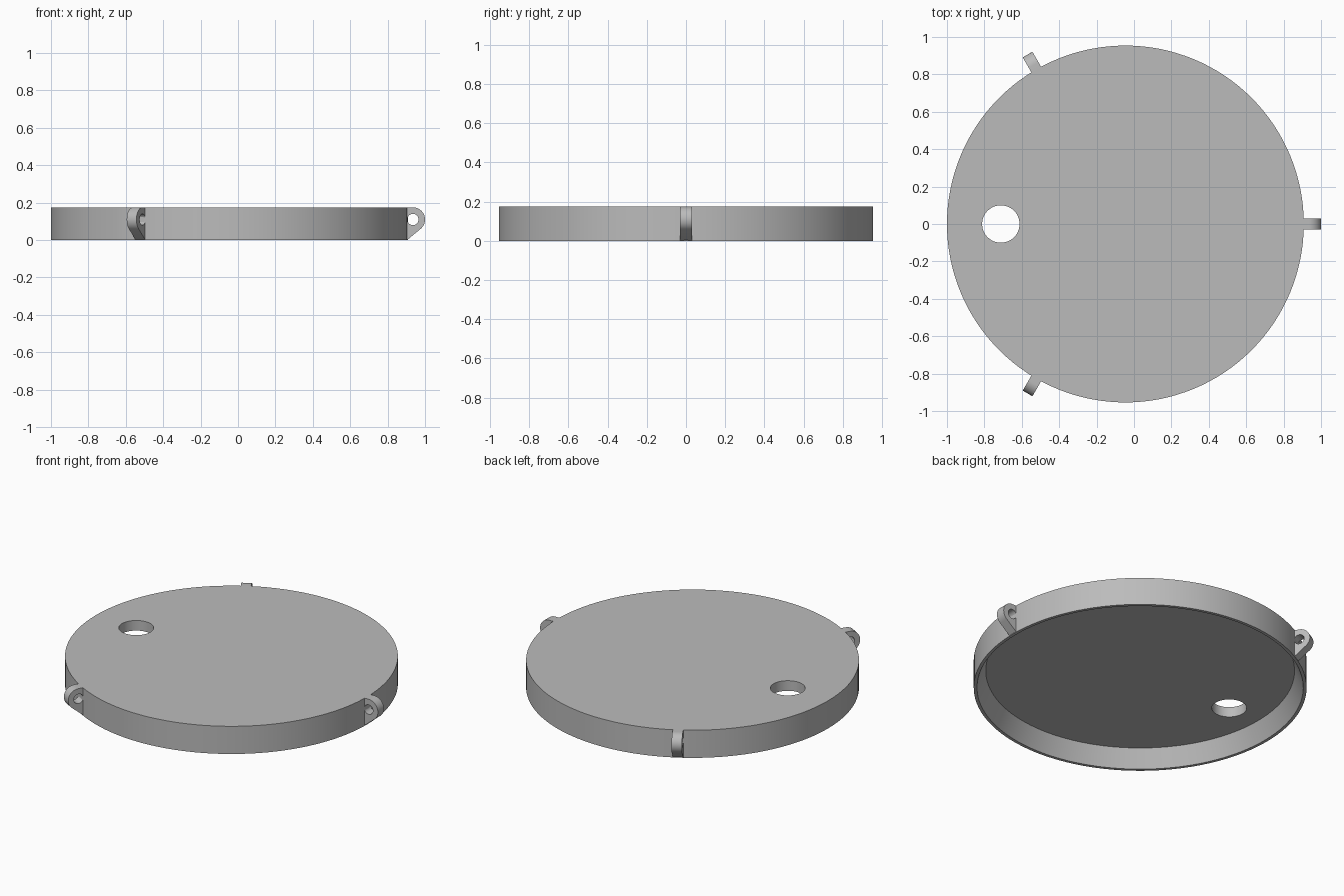
import bpy, bmesh, math
from mathutils import Matrix, Vector

if "Cube" in bpy.data.objects:
    bpy.data.objects.remove(bpy.data.objects["Cube"])

CX, R, H = -0.046, 0.954, 0.175        # disc centre, radius, height
SEG = 128

grey = bpy.data.materials.new("plain grey")
grey.diffuse_color = (0.5, 0.5, 0.5, 1)
grey.use_nodes = True
grey.node_tree.nodes["Principled BSDF"].inputs["Base Color"].default_value = grey.diffuse_color


def make_object(name, bm):
    bmesh.ops.recalc_face_normals(bm, faces=bm.faces)
    mesh = bpy.data.meshes.new(name)
    bm.to_mesh(mesh)
    bm.free()
    mesh.materials.append(grey)
    obj = bpy.data.objects.new(name, mesh)
    bpy.context.collection.objects.link(obj)
    return obj


def cylinder(name, radius, depth, matrix):
    bm = bmesh.new()
    bmesh.ops.create_cone(bm, cap_ends=True, segments=48, radius1=radius,
                          radius2=radius, depth=depth, matrix=matrix)
    return make_object(name, bm)


def cut(obj, cutter):
    """Subtract the cutter, then remove it."""
    mod = obj.modifiers.new("hole", 'BOOLEAN')
    mod.operation, mod.solver, mod.object = 'DIFFERENCE', 'EXACT', cutter
    bpy.context.view_layer.objects.active = obj
    bpy.ops.object.modifier_apply(modifier=mod.name)
    bpy.data.objects.remove(cutter)


def smooth(obj):
    bpy.ops.object.select_all(action='DESELECT')
    obj.select_set(True)
    bpy.context.view_layer.objects.active = obj
    bpy.ops.object.shade_smooth_by_angle(angle=math.radians(30))


# Lid: closed rings of (radius, z), hollow underneath with a sloped inner wall
bm = bmesh.new()
rings = []
for r, z in [(R, H), (R, 0), (0.935, 0), (0.885, 0.111)]:
    rings.append([bm.verts.new((CX + r * math.cos(2 * math.pi * i / SEG),
                                r * math.sin(2 * math.pi * i / SEG), z))
                  for i in range(SEG)])
for a, b in zip(rings, rings[1:]):
    for i in range(SEG):
        j = (i + 1) % SEG
        bm.faces.new((a[i], a[j], b[j], b[i]))
bm.faces.new(rings[0])
bm.faces.new(rings[-1])
lid = make_object("lid", bm)
cut(lid, cylinder("lid_hole_cutter", 0.1, 0.6, Matrix.Translation((-0.712, 0, 0.1))))
smooth(lid)

# Lugs: rounded ears with a cross hole, three around the rim
EYE, EYE_R, HALF = Vector((0.981, 0.11)), 0.065, 0.03
for k in range(3):
    profile = [(0.944, 0), (0.95, 0)]
    for i in range(21):
        a = math.radians(-50.4 + i * 140.4 / 20)
        profile.append((EYE.x + EYE_R * math.cos(a), EYE.y + EYE_R * math.sin(a)))
    profile.append((0.944, H))
    bm = bmesh.new()
    face = bm.faces.new([bm.verts.new((x, -HALF, z)) for x, z in profile])
    side = bmesh.ops.extrude_face_region(bm, geom=[face])["geom"]
    bmesh.ops.translate(bm, vec=(0, 2 * HALF, 0),
                        verts=[v for v in side if isinstance(v, bmesh.types.BMVert)])
    lug = make_object(f"lug_{k + 1}", bm)
    cut(lug, cylinder("lug_hole_cutter", 0.03, 0.3,
                      Matrix.Translation((EYE.x, 0, EYE.y)) @ Matrix.Rotation(math.pi / 2, 4, 'X')))
    lug.data.transform(Matrix.Translation((CX, 0, 0)) @ Matrix.Rotation(k * 2 * math.pi / 3, 4, 'Z'))
    smooth(lug)
